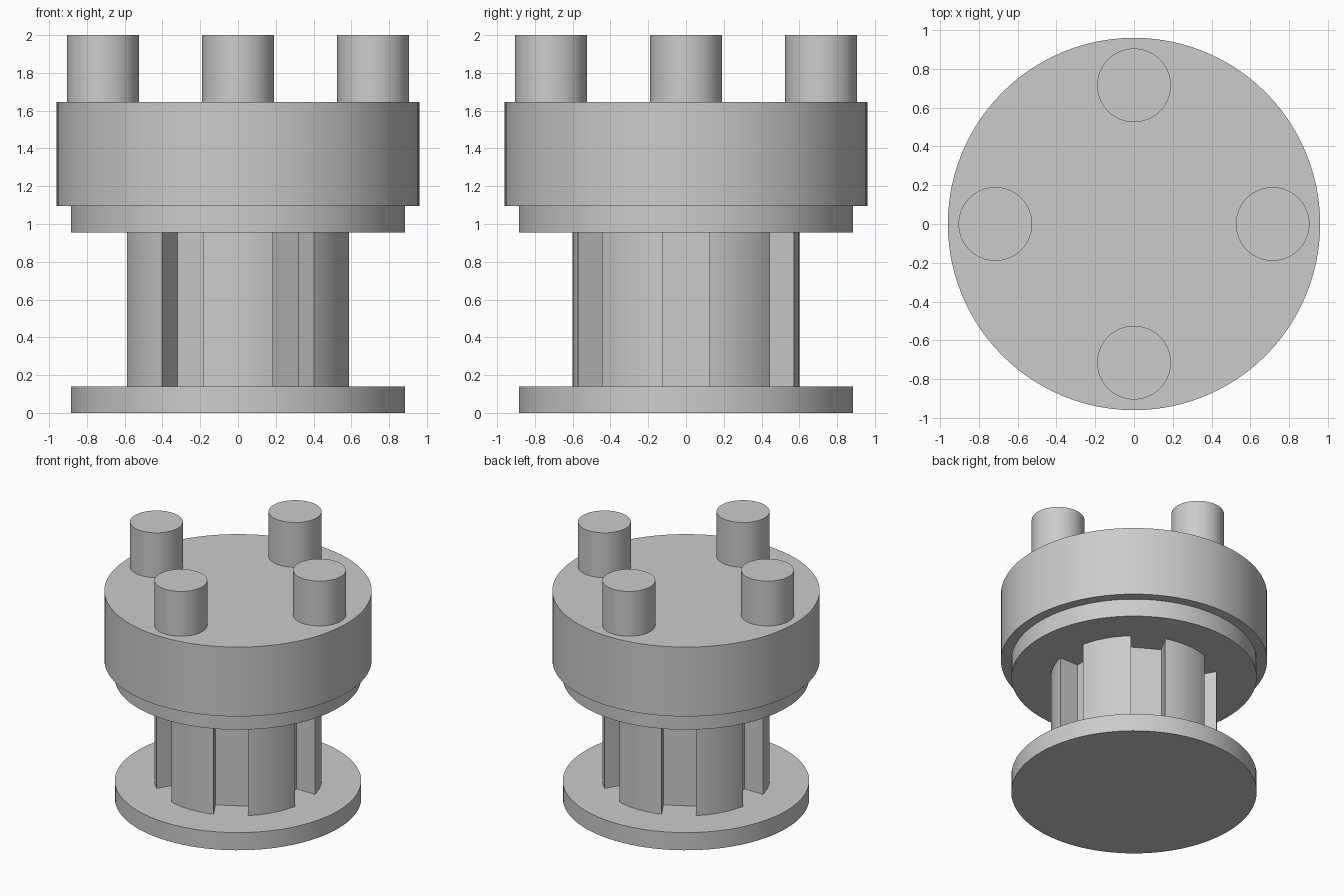
import bpy
import bmesh
from math import sin, cos, radians
from mathutils import Vector, Matrix

cube = bpy.data.objects.get("Cube")
if cube:
    bpy.data.objects.remove(cube, do_unlink=True)

grey = bpy.data.materials.new("plain_grey")
grey.use_nodes = True
colour = (0.6, 0.6, 0.6, 1)
grey.diffuse_color = colour
grey.node_tree.nodes["Principled BSDF"].inputs["Base Color"].default_value = colour


def extrude_outline(name, outline, z0, z1, centre=(0, 0)):
    """Solid prism from a closed 2D outline, smooth on its round sides."""
    bm = bmesh.new()
    verts = [bm.verts.new((p[0], p[1], z0)) for p in outline]
    base = bm.faces.new(verts)
    result = bmesh.ops.extrude_face_region(bm, geom=[base], use_keep_orig=True)
    top = [g for g in result["geom"] if isinstance(g, bmesh.types.BMVert)]
    bmesh.ops.translate(bm, verts=top, vec=(0, 0, z1 - z0))
    bmesh.ops.recalc_face_normals(bm, faces=bm.faces)
    mesh = bpy.data.meshes.new(name)
    bm.to_mesh(mesh)
    bm.free()
    mesh.materials.append(grey)
    obj = bpy.data.objects.new(name, mesh)
    obj.location = (centre[0], centre[1], 0)
    bpy.context.collection.objects.link(obj)
    bpy.ops.object.select_all(action="DESELECT")
    obj.select_set(True)
    bpy.context.view_layer.objects.active = obj
    bpy.ops.object.shade_smooth_by_angle(angle=radians(20))
    return obj


def arc(radius, start, end, steps):
    angles = [radians(start + (end - start) * i / steps) for i in range(steps + 1)]
    return [Vector((radius * cos(a), radius * sin(a))) for a in angles]


def disc(name, radius, z0, z1, centre=(0, 0), sides=96):
    return extrude_outline(name, arc(radius, 0, 360, sides)[:-1], z0, z1, centre)


# Flanges and head
disc("base_flange", 0.885, 0, 0.14)
disc("upper_flange", 0.885, 0.955, 1.095)
disc("head", 0.96, 1.095, 1.645)

# Shaft with six flat-bottomed grooves between round teeth
shaft_radius, groove_floor, half_groove = 0.6, 0.427, 12
half_width = shaft_radius * sin(radians(half_groove))
outline = []
for k in range(6):
    turn = Matrix.Rotation(radians(60 * k), 2)
    floor = [Vector((groove_floor, -half_width)), Vector((groove_floor, half_width))]
    tooth = arc(shaft_radius, half_groove, 60 - half_groove, 10)
    outline += [turn @ p for p in floor + tooth]
extrude_outline("grooved_shaft", outline, 0.14, 0.955)

# Four pegs on the head
for side, x, y in (("left", 1, 0), ("right", -1, 0), ("front", 0, -1), ("back", 0, 1)):
    disc(side + "_peg", 0.19, 1.645, 2.0, (0.715 * x, 0.715 * y), 64)
